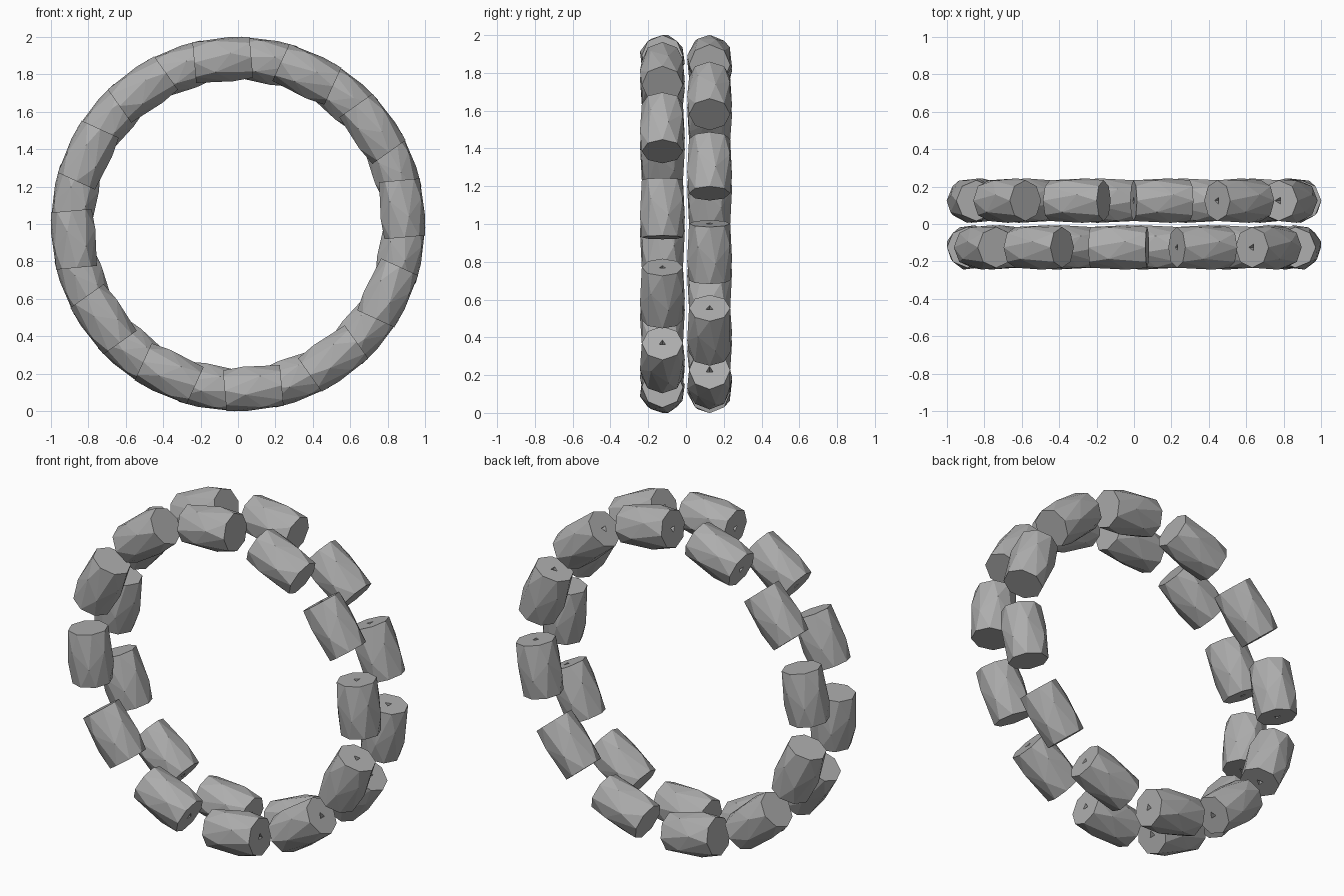
import bpy, bmesh
from math import cos, sin, pi, radians

cube = bpy.data.objects.get("Cube")
if cube:
    bpy.data.objects.remove(cube)

# One plain grey for every bead
grey = bpy.data.materials.new("bead_grey")
grey.use_nodes = True
grey.diffuse_color = (0.42, 0.42, 0.42, 1)
grey.node_tree.nodes["Principled BSDF"].inputs["Base Color"].default_value = (0.42, 0.42, 0.42, 1)

BEADS = 12          # beads in each ring
RING_RADIUS = 0.881
HALF_LENGTH = 0.153
END_RADIUS = 0.109
BELLY_RADIUS = 0.123


def bead_mesh():
    """Faceted barrel along z with a small three-sided hole in its +z end."""
    bm = bmesh.new()
    for k in range(8):
        a = k * pi / 4
        for z in (-HALF_LENGTH, HALF_LENGTH):
            bm.verts.new((END_RADIUS * cos(a), END_RADIUS * sin(a), z))
        # belly points twisted and staggered along the axis
        b = a + radians(15)
        stagger = 0.045 if k % 2 else -0.045
        bm.verts.new((BELLY_RADIUS * cos(b), BELLY_RADIUS * sin(b), stagger))
    bmesh.ops.convex_hull(bm, input=bm.verts[:])
    bmesh.ops.dissolve_limit(bm, angle_limit=radians(1), verts=bm.verts[:], edges=bm.edges[:])

    # Open the drilled end and refill it around the hole
    cap = max(bm.faces, key=lambda f: f.calc_center_median().z)
    rim = list(cap.edges)
    bmesh.ops.delete(bm, geom=[cap], context='FACES_ONLY')
    hole = [bm.verts.new((0.021 * cos(t), 0.021 * sin(t), HALF_LENGTH))
            for t in (k * 2 * pi / 3 + pi for k in range(3))]
    hole_edges = [bm.edges.new((hole[i - 1], hole[i])) for i in range(3)]
    bmesh.ops.triangle_fill(bm, use_beauty=True, edges=rim + hole_edges,
                            normal=(0, 0, 1))
    for f in [f for f in bm.faces if set(f.verts) == set(hole)]:
        bm.faces.remove(f)

    # Tapering hole
    tip = bm.verts.new((0, 0, -HALF_LENGTH * 0.7))
    for i in range(3):
        bm.faces.new((hole[i - 1], hole[i], tip))
    bmesh.ops.recalc_face_normals(bm, faces=bm.faces[:])

    mesh = bpy.data.meshes.new("bead")
    bm.to_mesh(mesh)
    bm.free()
    mesh.materials.append(grey)
    return mesh


# Two rings side by side, the back one turned by half a step
bead = bead_mesh()
for ring, y, start in (("front", -0.125, 5.3), ("back", 0.125, 20.3)):
    for i in range(BEADS):
        a = radians(start) + i * 2 * pi / BEADS
        ob = bpy.data.objects.new(f"{ring}_bead_{i + 1}", bead)
        ob.location = (RING_RADIUS * cos(a), y, 1 + RING_RADIUS * sin(a))
        ob.rotation_euler = (0, -a, 0)
        bpy.context.collection.objects.link(ob)
